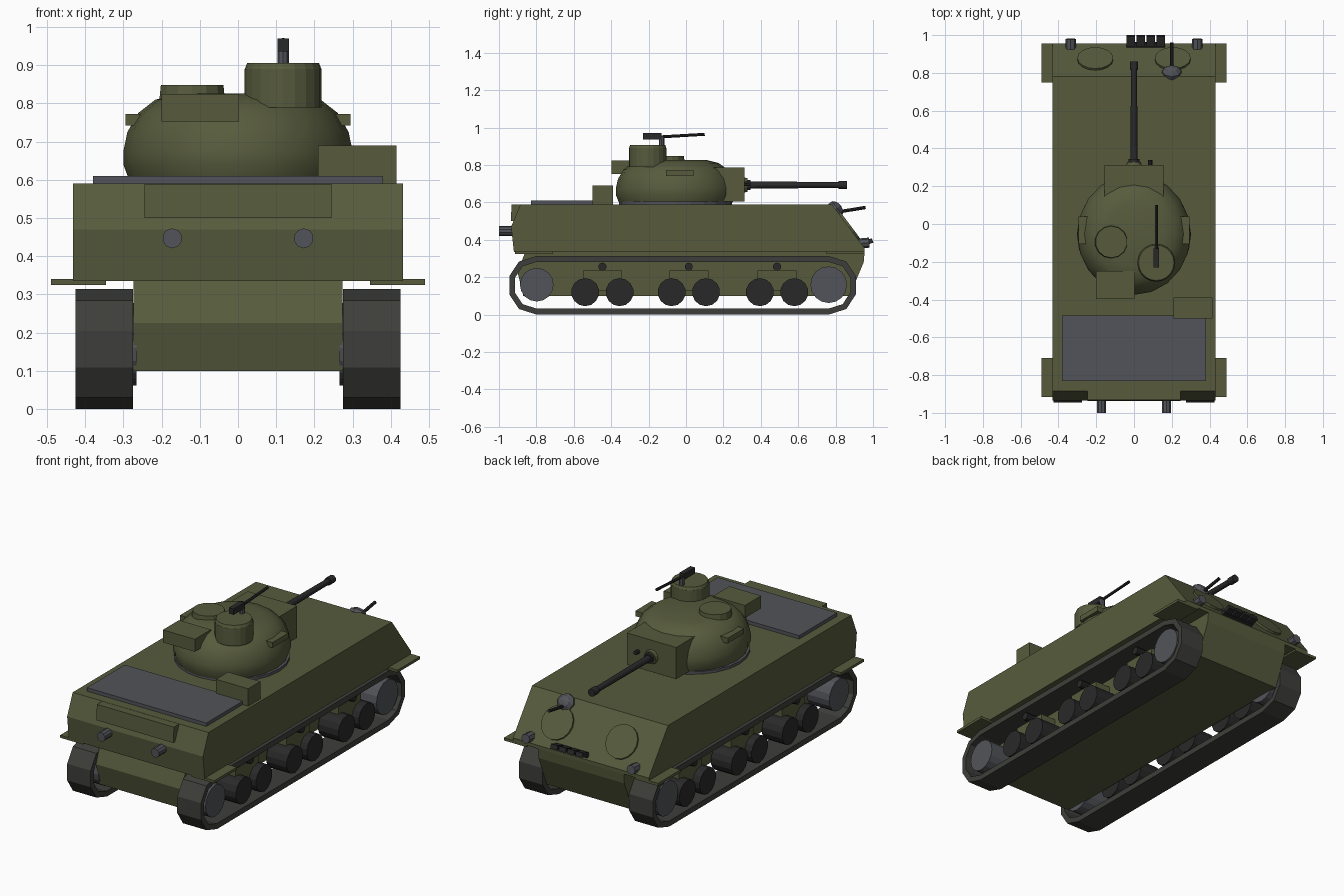
import bpy, bmesh, math
from mathutils import Matrix, Vector

cube = bpy.data.objects.get("Cube")
if cube:
    bpy.data.objects.remove(cube, do_unlink=True)


def material(name, rgb):
    m = bpy.data.materials.new(name)
    m.use_nodes = True
    m.diffuse_color = (*rgb, 1)
    bsdf = next(n for n in m.node_tree.nodes if n.type == 'BSDF_PRINCIPLED')
    bsdf.inputs["Base Color"].default_value = (*rgb, 1)
    bsdf.inputs["Roughness"].default_value = 0.8
    return m


GREEN = material("olive_paint", (0.095, 0.105, 0.046))
STEEL = material("grey_steel", (0.085, 0.088, 0.1))
TRACK = material("track_metal", (0.048, 0.048, 0.043))
BLACK = material("black_rubber", (0.022, 0.022, 0.022))
SIDES = (("left", 1), ("right", -1))


def finish(name, bm, mat, smooth=False):
    bmesh.ops.recalc_face_normals(bm, faces=bm.faces)
    me = bpy.data.meshes.new(name)
    bm.to_mesh(me)
    bm.free()
    me.materials.append(mat)
    ob = bpy.data.objects.new(name, me)
    bpy.context.collection.objects.link(ob)
    if smooth:
        bpy.ops.object.select_all(action='DESELECT')
        ob.select_set(True)
        bpy.context.view_layer.objects.active = ob
        bpy.ops.object.shade_smooth_by_angle(angle=math.radians(40))
    return ob


def box(name, x, y, z, mat=GREEN, tilt=0):
    """Box from (min, max) ranges, tilted about x through its centre."""
    bm = bmesh.new()
    centre = Vector([sum(r) / 2 for r in (x, y, z)])
    size = [abs(r[1] - r[0]) for r in (x, y, z)]
    m = Matrix.Translation(centre) @ Matrix.Rotation(tilt, 4, 'X') @ Matrix.Diagonal((*size, 1))
    bmesh.ops.create_cube(bm, size=1, matrix=m)
    return finish(name, bm, mat)


def rod(name, a, b, r, mat, sides=12, r2=None):
    """Cylinder or cone between two points."""
    a, b = Vector(a), Vector(b)
    bm = bmesh.new()
    m = Matrix.Translation((a + b) / 2) @ (b - a).to_track_quat('Z', 'Y').to_matrix().to_4x4()
    bmesh.ops.create_cone(bm, cap_ends=True, segments=sides, radius1=r,
                          radius2=r if r2 is None else r2, depth=(b - a).length, matrix=m)
    return finish(name, bm, mat)


def prism(name, profile, x0, x1, mat=GREEN):
    """Extrude a (y, z) outline along x."""
    bm = bmesh.new()
    face = bm.faces.new([bm.verts.new((x0, y, z)) for y, z in profile])
    new = bmesh.ops.extrude_face_region(bm, geom=[face])["geom"]
    bmesh.ops.translate(bm, vec=(x1 - x0, 0, 0),
                        verts=[v for v in new if isinstance(v, bmesh.types.BMVert)])
    return finish(name, bm, mat)


# Hull
W = 0.432
prism("upper_hull", [(-0.92, 0.335), (-0.935, 0.47), (-0.885, 0.59), (0.78, 0.59),
                     (0.955, 0.355), (0.955, 0.335)], -W, W)
prism("lower_hull", [(-0.86, 0.335), (-0.9, 0.225), (-0.87, 0.1), (0.875, 0.1),
                     (0.95, 0.28), (0.955, 0.335)], -0.273, 0.273)
prism("rear_stowage_panel", [(-0.88, 0.5), (-0.937, 0.5), (-0.932, 0.589), (-0.88, 0.589)],
      -0.245, 0.245)
box("engine_deck", (-0.38, 0.38), (-0.83, -0.485), (0.58, 0.61), STEEL)
box("deck_stowage_box", (0.21, 0.415), (-0.5, -0.39), (0.58, 0.69))
for side, s in SIDES:
    box(f"front_fender_{side}", (s * 0.345, s * 0.49), (0.75, 0.955), (0.325, 0.34))
    box(f"rear_fender_{side}", (s * 0.345, s * 0.49), (-0.915, -0.71), (0.325, 0.34))
    rod(f"exhaust_{side}", (s * 0.172, -1, 0.447), (s * 0.172, -0.9, 0.447), 0.026, STEEL, 10)
    rod(f"headlight_{side}", (s * 0.335, 0.925, 0.38), (s * 0.335, 0.98, 0.385), 0.027, STEEL, 8)

# Sloped front plate fittings
normal = Vector((0, 0.235, 0.175)).normalized()
for side, s in SIDES:
    c = Vector((s * 0.205, 0.87, 0.469))
    rod(f"driver_hatch_{side}", c - normal * 0.02, c + normal * 0.012, 0.095, GREEN, 16)
bm = bmesh.new()
bmesh.ops.create_uvsphere(bm, u_segments=8, v_segments=5, radius=0.055,
                          matrix=Matrix.Translation((0.2, 0.8, 0.562))
                          @ normal.to_track_quat('Z', 'Y').to_matrix().to_4x4()
                          @ Matrix.Diagonal((1, 0.9, 0.65, 1)))
finish("bow_gun_ball", bm, STEEL)
rod("bow_gun_barrel", (0.2, 0.82, 0.55), (0.2, 0.96, 0.573), 0.009, BLACK, 8)
box("spare_link_bar", (-0.04, 0.165), (0.935, 0.962), (0.365, 0.385), BLACK, 0.3)
for i in range(4):
    x = -0.039 + i * 0.053
    box(f"spare_link_{i + 1}", (x, x + 0.043), (0.94, 0.999), (0.375, 0.4), BLACK, 0.3)


# Tracks and running gear
def track_loop(inset):
    """Stretched twelve-sided outline, shrunk by the given inset."""
    end = [(0, 0.157), (0.095, 0.127), (0.147, 0.048)]
    end += [(y, -z) for y, z in reversed(end)]
    pts = []
    for yc, d in ((0.762, 1), (-0.798, -1)):
        k = 1 - inset / 0.157
        pts += [(yc + d * y * k, 0.157 + d * z * k) for y, z in end]
    return pts


def track(name, x0, x1):
    bm = bmesh.new()
    rings = [[bm.verts.new((x, y, z)) for y, z in track_loop(inset)]
             for x, inset in ((x0, 0), (x1, 0), (x1, 0.032), (x0, 0.032))]
    n = len(rings[0])
    for r in range(4):
        a, b = rings[r], rings[(r + 1) % 4]
        for i in range(n):
            j = (i + 1) % n
            bm.faces.new((a[i], a[j], b[j], b[i]))
    finish(name, bm, TRACK)


for side, s in SIDES:
    track(f"track_{side}", s * 0.275, s * 0.425)

    def wheel(name, y, z, r, x0, x1, mat, sides=14):
        rod(f"{name}_{side}", (s * x0, y, z), (s * x1, y, z), r, mat, sides)

    wheel("drive_wheel", 0.763, 0.16, 0.098, 0.265, 0.415, STEEL, 16)
    wheel("idler_wheel", -0.798, 0.16, 0.09, 0.265, 0.415, STEEL, 16)
    for i, y in enumerate((-0.447, 0.015, 0.487)):
        for part, dy in (("rear", -0.092), ("front", 0.092)):
            wheel(f"road_wheel_{i + 1}_{part}", y + dy, 0.12, 0.075, 0.285, 0.415, BLACK)
        wheel(f"return_roller_{i + 1}", y, 0.256, 0.022, 0.265, 0.4, BLACK, 10)
        box(f"bogie_bracket_{i + 1}_{side}", (s * 0.265, s * 0.37), (y - 0.104, y + 0.104),
            (0.13, 0.236))

# Turret body, turned from a radius and height profile
SEG = 20
bm = bmesh.new()
rings = []
for r, z in ((0.95, 0.6), (1, 0.64), (1, 0.675), (0.965, 0.725), (0.87, 0.775),
             (0.72, 0.81), (0.52, 0.826)):
    rings.append([bm.verts.new((0.3 * r * math.cos(a), -0.055 + 0.32 * r * math.sin(a), z))
                  for a in (2 * math.pi * i / SEG for i in range(SEG))])
for a, b in zip(rings, rings[1:]):
    for i in range(SEG):
        j = (i + 1) % SEG
        bm.faces.new((a[i], a[j], b[j], b[i]))
bm.faces.new(rings[0])
bm.faces.new(rings[-1])
finish("turret_body", bm, GREEN, smooth=True)
rod("turret_ring", (0, -0.055, 0.58), (0, -0.055, 0.606), 0.302, STEEL, 24)
box("turret_rear_box", (-0.2, 0.003), (-0.397, -0.25), (0.753, 0.825))
for side, s in SIDES:
    box(f"turret_side_block_{side}", (s * 0.24, s * 0.294), (-0.107, 0.04), (0.742, 0.773))

# Main gun
box("gun_mantlet", (-0.157, 0.157), (0.13, 0.313), (0.605, 0.787))
rod("gun_collar", (0, 0.3, 0.693), (0, 0.328, 0.693), 0.045, GREEN, 16, 0.036)
rod("gun_sleeve", (0, 0.31, 0.693), (0, 0.345, 0.693), 0.028, BLACK, 12)
rod("gun_barrel", (0, 0.32, 0.693), (0, 0.83, 0.693), 0.019, BLACK, 12, 0.016)
rod("gun_muzzle", (0, 0.815, 0.693), (0, 0.86, 0.693), 0.022, BLACK, 12)
rod("coaxial_gun", (0.085, 0.3, 0.7), (0.085, 0.34, 0.7), 0.012, BLACK, 8)

# Roof hatches and roof gun
CX, CY = 0.118, -0.205
rod("cupola_base", (CX, CY, 0.79), (CX, CY, 0.89), 0.101, GREEN, 20)
rod("cupola_lid", (CX, CY, 0.888), (CX, CY, 0.906), 0.101, GREEN, 20, 0.094)
rod("loader_hatch", (-0.12, -0.095, 0.81), (-0.12, -0.095, 0.848), 0.088, GREEN, 14, 0.084)
rod("roof_gun_post", (CX, -0.13, 0.89), (CX, -0.13, 0.95), 0.015, STEEL, 8)
box("roof_gun_body", (CX - 0.015, CX + 0.015), (-0.23, -0.13), (0.936, 0.97), BLACK)
rod("roof_gun_barrel", (CX, -0.14, 0.95), (CX, 0.1, 0.964), 0.008, BLACK, 8)
